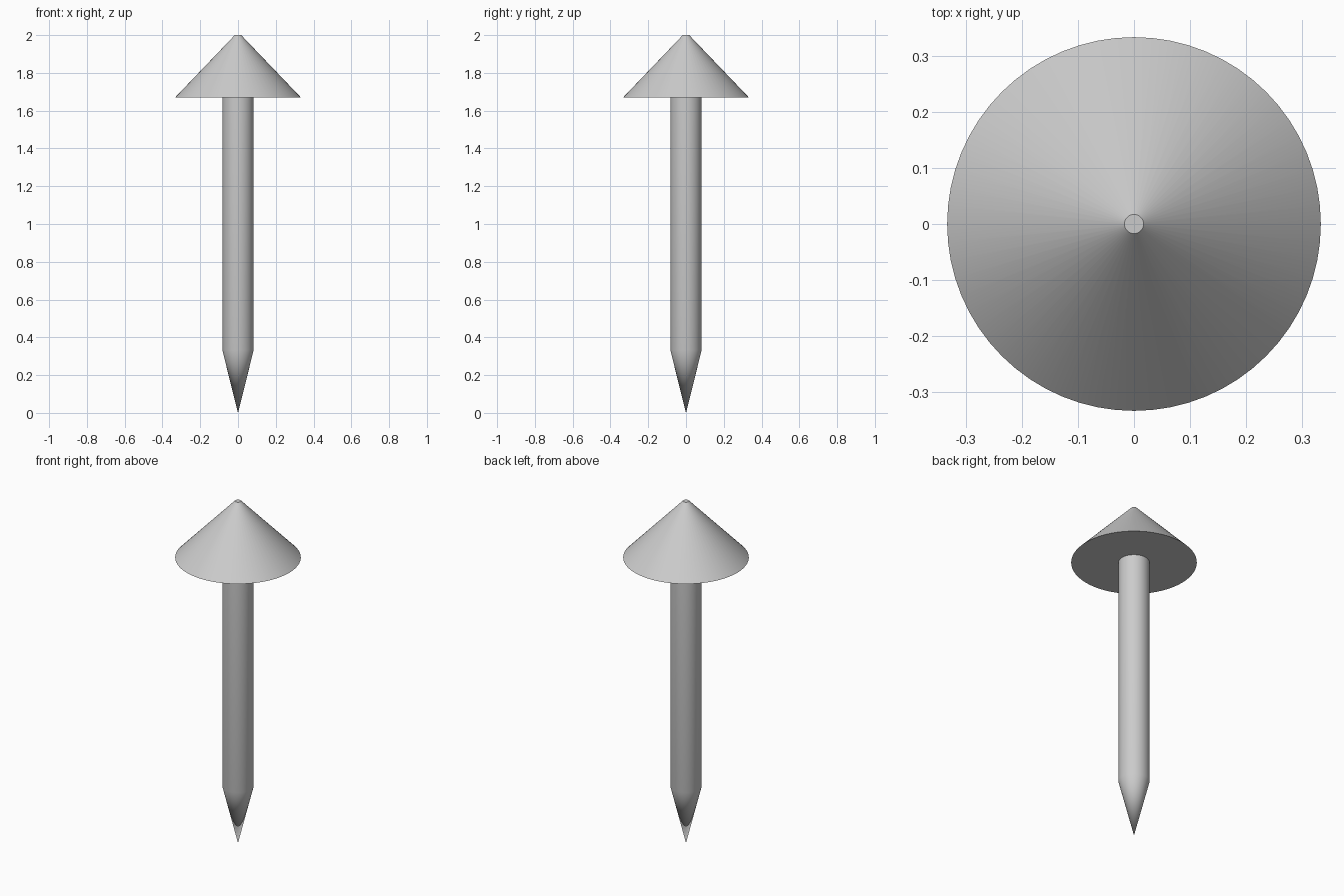
import bpy
import bmesh
import math

default_cube = bpy.data.objects.get("Cube")
if default_cube:
    bpy.data.objects.remove(default_cube, do_unlink=True)

SIDES = 64

# Single plain grey finish
grey = bpy.data.materials.new("plain_grey")
grey.use_nodes = True
colour = (0.6, 0.6, 0.6, 1)
grey.diffuse_color = colour
grey.node_tree.nodes["Principled BSDF"].inputs["Base Color"].default_value = colour


def turned_part(name, profile):
    """Turn a (radius, height) profile, listed bottom to top, into a closed solid."""
    bm = bmesh.new()
    rings = []
    for radius, z in profile:
        count = SIDES if radius else 1
        rings.append([bm.verts.new((radius * math.cos(math.tau * i / SIDES),
                                    radius * math.sin(math.tau * i / SIDES), z))
                      for i in range(count)])
    for low, high in zip(rings, rings[1:]):
        for i in range(SIDES):
            j = (i + 1) % SIDES
            if len(low) == 1:
                bm.faces.new((low[0], high[j], high[i]))
            else:
                bm.faces.new((low[i], low[j], high[j], high[i]))
    # Flat end caps
    if len(rings[0]) > 1:
        bm.faces.new(rings[0][::-1])
    bm.faces.new(rings[-1])
    mesh = bpy.data.meshes.new(name)
    bm.to_mesh(mesh)
    bm.free()
    mesh.materials.append(grey)
    obj = bpy.data.objects.new(name, mesh)
    bpy.context.collection.objects.link(obj)
    bpy.ops.object.select_all(action="DESELECT")
    obj.select_set(True)
    bpy.context.view_layer.objects.active = obj
    bpy.ops.object.shade_smooth_by_angle(angle=math.radians(30))
    return obj


# Round shaft tapering to a sharp point
turned_part("pointed_shaft", [(0, 0), (0.083, 0.333), (0.083, 1.67)])

# Wide conical cap with a small flat top
turned_part("conical_cap", [(0.333, 1.67), (0.017, 2)])
